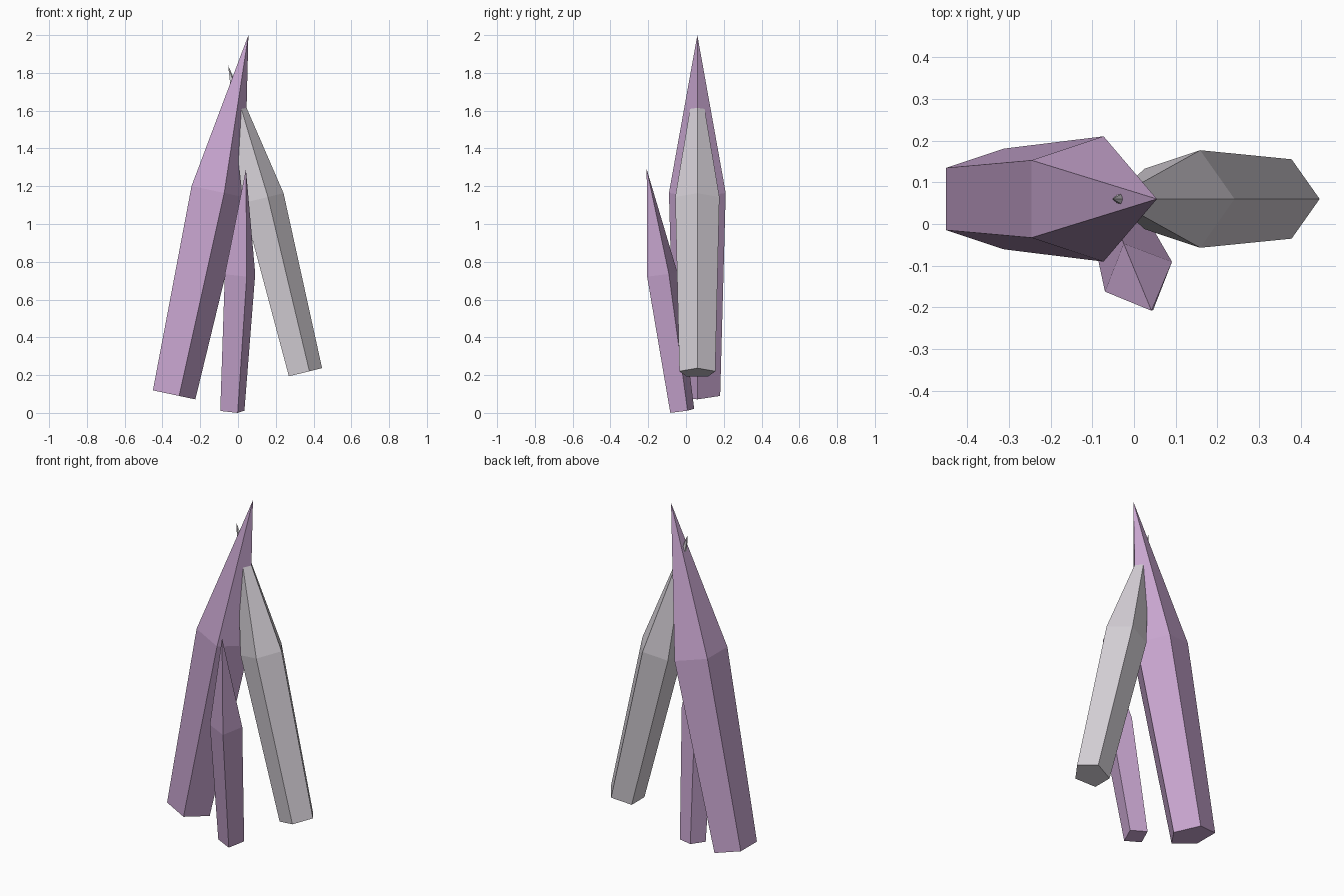
import bpy, bmesh, math
from mathutils import Vector

if "Cube" in bpy.data.objects:
    bpy.data.objects.remove(bpy.data.objects["Cube"])


def material(name, rgb):
    m = bpy.data.materials.new(name)
    m.diffuse_color = (*rgb, 1.0)
    m.use_nodes = True
    m.node_tree.nodes["Principled BSDF"].inputs["Base Color"].default_value = m.diffuse_color
    return m


purple = material("lilac crystal", (0.57, 0.375, 0.62))
grey = material("pale grey crystal", (0.66, 0.625, 0.67))


def crystal(name, sides, base, tip, base_r, ring_r, start, mat, body=0.566):
    """Leaning faceted prism, widening to a shoulder, then a sharp point."""
    base, tip = Vector(base), Vector(tip)
    axis = tip - base
    turn = Vector((0, 0, 1)).rotation_difference(axis.normalized())
    bm = bmesh.new()

    def ring(centre, r):
        angles = [math.radians(start) + math.tau * i / sides for i in range(sides)]
        return [bm.verts.new(centre + turn @ Vector((r * math.cos(a), r * math.sin(a), 0)))
                for a in angles]

    low = ring(base, base_r)
    high = ring(base + axis * body, ring_r)
    point = bm.verts.new(tip)
    bm.faces.new(low[::-1])
    for i in range(sides):
        j = (i + 1) % sides
        bm.faces.new((low[i], low[j], high[j], high[i]))
        bm.faces.new((high[i], high[j], point))
    bmesh.ops.recalc_face_normals(bm, faces=bm.faces)
    mesh = bpy.data.meshes.new(name)
    bm.to_mesh(mesh)
    bm.free()
    mesh.materials.append(mat)
    obj = bpy.data.objects.new(name, mesh)
    bpy.context.collection.objects.link(obj)


# Tall crystal leaning right, grey one leaning left through it, small one in front
crystal("large_crystal", 5, (-0.35, 0.06, 0.098), (0.055, 0.06, 2.0), 0.127, 0.158, 0, purple)
crystal("grey_crystal", 5, (0.348, 0.06, 0.213), (-0.052, 0.06, 1.84), 0.1, 0.123, 0, grey)
crystal("small_crystal", 4, (-0.03, -0.02, 0.011), (0.042, -0.208, 1.29), 0.07, 0.088, 24, purple)
